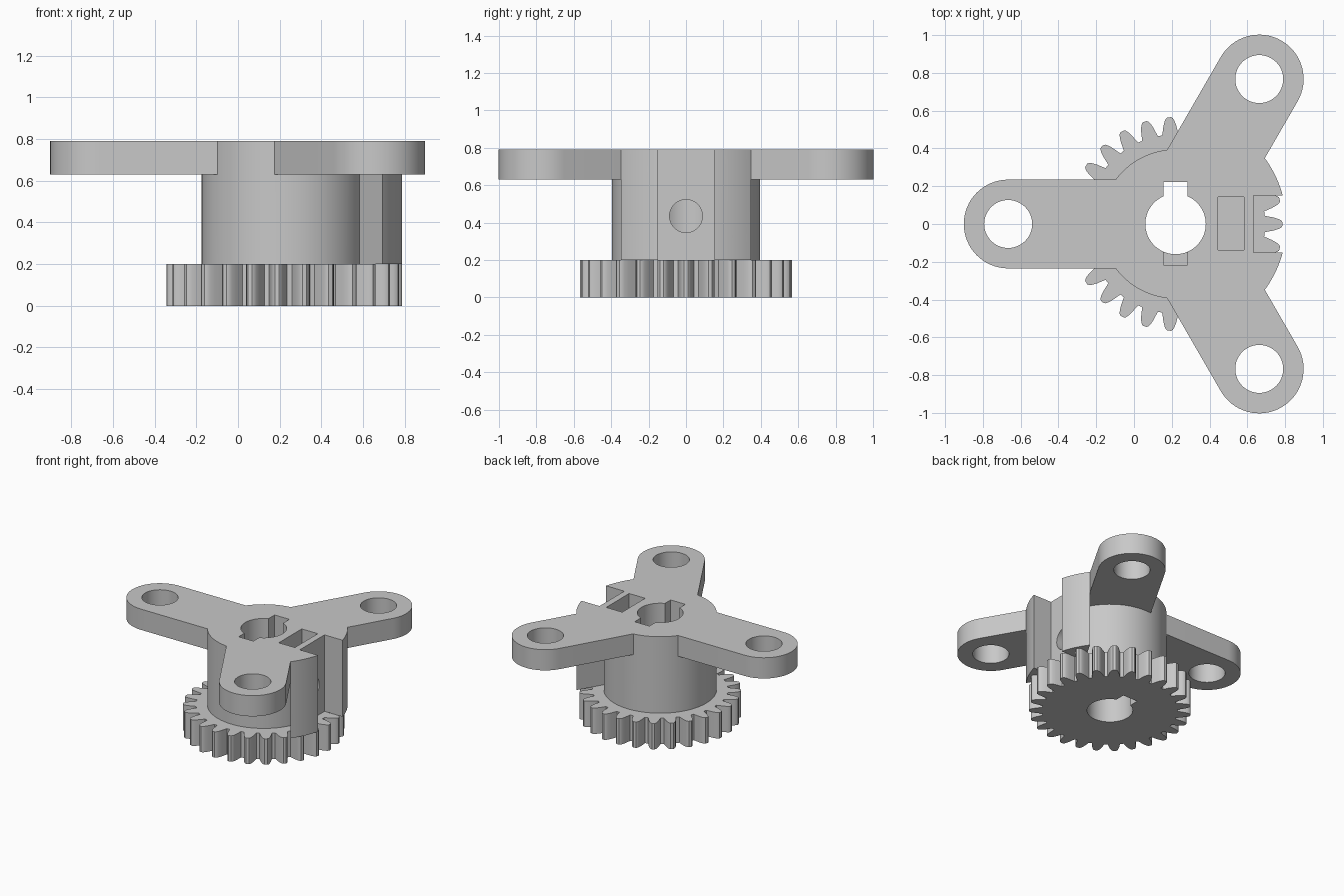
import bpy, bmesh
from math import sin, cos, pi, radians
from mathutils import Matrix, Vector

if "Cube" in bpy.data.objects:
    bpy.data.objects.remove(bpy.data.objects["Cube"])

CX = 0.22                      # gear and bore axis
GEAR_TOP, ARM_BOTTOM, TOP = 0.2, 0.63, 0.79
ARM_R, ARM_LEN, BOSS_R = 0.235, 0.886, 0.587

grey = bpy.data.materials.new("plain grey")
grey.use_nodes = True
grey.diffuse_color = (0.58, 0.58, 0.58, 1)
grey.node_tree.nodes["Principled BSDF"].inputs["Base Color"].default_value = grey.diffuse_color


def prism(name, outline, z0, z1):
    """Extrude a counter-clockwise outline from z0 to z1."""
    bm = bmesh.new()
    face = bm.faces.new([bm.verts.new((x, y, z0)) for x, y in outline])
    ext = bmesh.ops.extrude_face_region(bm, geom=[face], use_keep_orig=True)
    for v in ext["geom"]:
        if isinstance(v, bmesh.types.BMVert):
            v.co.z = z1
    bmesh.ops.recalc_face_normals(bm, faces=bm.faces)
    mesh = bpy.data.meshes.new(name)
    bm.to_mesh(mesh)
    bm.free()
    mesh.materials.append(grey)
    obj = bpy.data.objects.new(name, mesh)
    bpy.context.collection.objects.link(obj)
    return obj


def arc(x, y, r, a0, a1, n):
    return [(x + r * cos(radians(a0 + (a1 - a0) * i / n)),
             y + r * sin(radians(a0 + (a1 - a0) * i / n))) for i in range(n + 1)]


def circle(x, y, r, n=64):
    return arc(x, y, r, 0, 360, n)[:-1]


def box(name, x0, x1, y0, y1, z0, z1):
    return prism(name, [(x0, y0), (x1, y0), (x1, y1), (x0, y1)], z0, z1)


def select_only(obj):
    bpy.ops.object.select_all(action="DESELECT")
    bpy.context.view_layer.objects.active = obj
    obj.select_set(True)


def combine(target, other, operation):
    """Apply a boolean and remove the helper."""
    mod = target.modifiers.new("combine", "BOOLEAN")
    mod.operation, mod.solver, mod.object = operation, "EXACT", other
    select_only(target)
    bpy.ops.object.modifier_apply(modifier=mod.name)
    bpy.data.objects.remove(other)


# Gear with rounded, tapering teeth
TEETH = 27
flank = [(0.474, 5.3), (0.49, 4.7), (0.52, 3.8), (0.545, 2.8), (0.56, 1.9), (0.566, 1.0)]
tooth = [(r, -a) for r, a in flank] + [(r, a) for r, a in reversed(flank)]
outline = []
for i in range(TEETH):
    for r, a in tooth:
        t = radians(i * 360 / TEETH + a)
        outline.append((CX + r * cos(t), r * sin(t)))
gear = prism("gear", outline, 0, GEAR_TOP)

# Hub, to which the arms and the screw boss are joined
hub = prism("hub_with_arms", circle(CX, 0, 0.395, 96), GEAR_TOP, TOP)
arm_shape = [(0, -ARM_R)] + arc(ARM_LEN, 0, ARM_R, -90, 90, 32) + [(0, ARM_R)]
for angle in (60, 180, 300):
    turn = Matrix.Rotation(radians(angle), 2)
    points = [turn @ Vector(p) + Vector((CX, 0)) for p in arm_shape]
    combine(hub, prism("arm", points, ARM_BOTTOM, TOP), "UNION")

# Boss: wedge below the arms, wider sector between them
corner = 36.3
wedge = [(CX + ARM_R / sin(radians(60)) + 0.001, 0)] + arc(CX, 0, BOSS_R, -corner, corner, 32)
combine(hub, prism("boss", wedge, GEAR_TOP, 0.7), "UNION")
sector = [(CX + 0.05, 0)] + arc(CX, 0, BOSS_R, -corner - 4, corner + 4, 32)
combine(hub, prism("boss_top", sector, ARM_BOTTOM, TOP), "UNION")

# Bore and keyway through gear and hub
for part in (gear, hub):
    combine(part, prism("bore", circle(CX, 0, 0.16), -0.1, 1), "DIFFERENCE")
    combine(part, box("keyway", CX - 0.063, CX + 0.063, 0.05, 0.222, -0.1, 1), "DIFFERENCE")

# Blind keyway, nut pocket and notch in the hub
combine(hub, box("blind_keyway", CX - 0.063, CX + 0.063, -0.217, -0.05, 0.1, 1), "DIFFERENCE")
combine(hub, box("nut_pocket", 0.445, 0.582, -0.138, 0.142, 0.29, 1), "DIFFERENCE")
combine(hub, box("notch", 0.632, 1, -0.15, 0.152, 0.1, 1), "DIFFERENCE")

# Holes at the arm ends
for angle in (60, 180, 300):
    x, y = CX + ARM_LEN * cos(radians(angle)), ARM_LEN * sin(radians(angle))
    combine(hub, prism("arm_hole", circle(x, y, 0.127, 48), 0.5, 1), "DIFFERENCE")

# Radial screw hole
screw = prism("screw_hole", circle(0, 0, 0.088, 40), 0, 0.42)
screw.data.transform(Matrix.Translation((0.3, 0, 0.435)) @ Matrix.Rotation(pi / 2, 4, "Y"))
combine(hub, screw, "DIFFERENCE")

# Smooth curved walls, keep edges sharp
for part in (gear, hub):
    select_only(part)
    bpy.ops.object.shade_smooth_by_angle(angle=radians(30))
